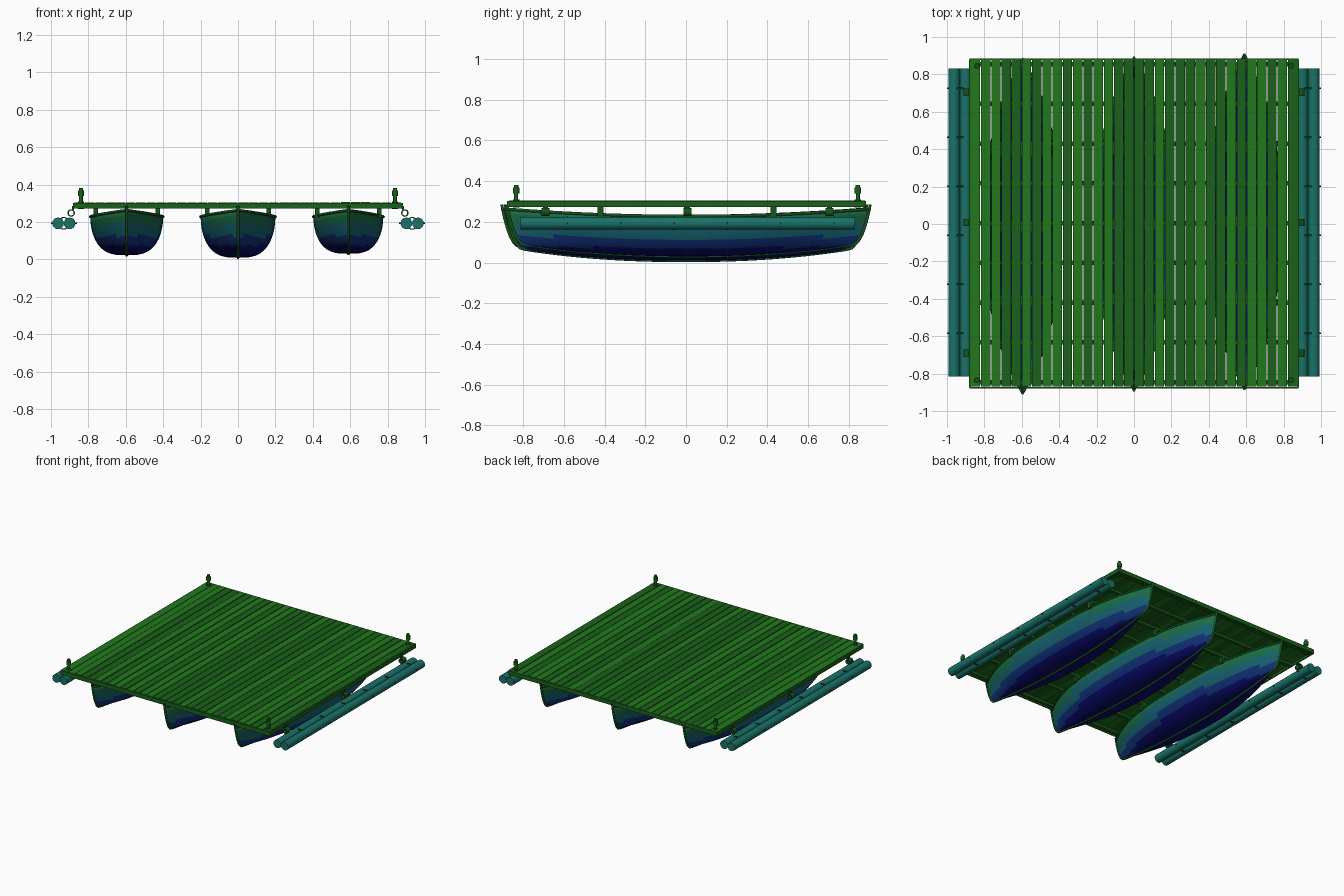
import bpy, bmesh, math, random
from mathutils import Matrix, Vector

if "Cube" in bpy.data.objects:
    bpy.data.objects.remove(bpy.data.objects["Cube"])
random.seed(4)

def mat(name, c):
    m = bpy.data.materials.new(name)
    m.diffuse_color = (*c, 1)
    m.use_nodes = True
    m.node_tree.nodes["Principled BSDF"].inputs["Base Color"].default_value = m.diffuse_color
    return m

GREEN = mat("deck_green", (0.015, 0.19, 0.012))
GREEN2 = mat("dark_green", (0.01, 0.12, 0.01))
TRIM = mat("trim_green", (0.008, 0.09, 0.012))
TEAL = mat("float_teal", (0.01, 0.17, 0.14))
HULL = [mat("hull_navy", (0.003, 0.003, 0.15)), mat("hull_blue", (0.005, 0.03, 0.19)),
        mat("hull_teal", (0.008, 0.12, 0.16)), mat("hull_green", (0.01, 0.15, 0.06))]

def finish(name, bm, mats, angle=None):
    bmesh.ops.recalc_face_normals(bm, faces=bm.faces[:])
    me = bpy.data.meshes.new(name)
    bm.to_mesh(me)
    bm.free()
    for m in mats:
        me.materials.append(m)
    ob = bpy.data.objects.new(name, me)
    bpy.context.collection.objects.link(ob)
    if angle:
        bpy.ops.object.select_all(action='DESELECT')
        ob.select_set(True)
        bpy.context.view_layer.objects.active = ob
        bpy.ops.object.shade_smooth_by_angle(angle=math.radians(angle))
    return ob

def box(bm, x0, x1, y0, y1, z0, z1, mi=0):
    m = Matrix.Translation(((x0+x1)/2, (y0+y1)/2, (z0+z1)/2)) @ Matrix.Diagonal((x1-x0, y1-y0, z1-z0, 1))
    r = bmesh.ops.create_cube(bm, size=1, matrix=m)
    for f in {f for v in r['verts'] for f in v.link_faces}:
        f.material_index = mi

def rod(bm, c, axis, r, length, n=12):
    q = Vector((0, 0, 1)).rotation_difference(Vector(axis)).to_matrix().to_4x4()
    bmesh.ops.create_cone(bm, cap_ends=True, segments=n, radius1=r, radius2=r, depth=length,
                          matrix=Matrix.Translation(c) @ q)

def ring(bm, c, profile, n=20):
    # revolve a closed (radius, y) profile about the y axis
    rows = [[bm.verts.new((c[0] + r*math.cos(2*math.pi*i/n), c[1] + y, c[2] + r*math.sin(2*math.pi*i/n)))
             for r, y in profile] for i in range(n)]
    k = len(profile)
    for i in range(n):
        for j in range(k):
            bm.faces.new((rows[i][j], rows[i][(j+1) % k], rows[(i+1) % n][(j+1) % k], rows[(i+1) % n][j]))

def tube(name, pts, r, material, cyclic=False):
    cu = bpy.data.curves.new(name, 'CURVE')
    cu.dimensions = '3D'
    cu.bevel_depth, cu.bevel_resolution, cu.use_fill_caps = r, 1, True
    s = cu.splines.new('POLY')
    s.points.add(len(pts)-1)
    for p, q in zip(s.points, pts):
        p.co = (*q, 1)
    s.use_cyclic_u = cyclic
    cu.materials.append(material)
    ob = bpy.data.objects.new(name, cu)
    bpy.context.collection.objects.link(ob)

# double-ended boat hulls with keel, stems and gunwale
def boat(name, cx, cy, W, half, base):
    NT, NS = 32, 10
    def pt(t, s, side):
        a = s * math.pi/2
        h, w = 1 - math.cos(a), math.sin(a)**0.65
        L = half - 0.095*(1 - h**0.4)
        zk = base + 0.055*abs(t)**2.2
        zs = 0.228 + 0.035*t*t
        beam = W * (1 - abs(t)**(2.0 + 0.7*h))
        return (cx + side*beam*w, cy + t*L, zk + (zs - zk)*h)
    ts = [math.sin(math.pi/2*(-1 + 2*i/NT)) for i in range(NT+1)]
    bm = bmesh.new()
    cols = [-1 + j/NS for j in range(2*NS+1)]
    g = [[bm.verts.new(pt(t, abs(s), 1 if s > 0 else -1)) for s in cols] for t in ts]
    for i in range(NT):
        for j in range(2*NS):
            f = bm.faces.new((g[i][j], g[i][j+1], g[i+1][j+1], g[i+1][j]))
            z = f.calc_center_median().z
            f.material_index = 0 if z < 0.075 else 1 if z < 0.125 else 2 if z < 0.19 else 3
    bmesh.ops.remove_doubles(bm, verts=bm.verts[:], dist=1e-4)
    ob = finish(name + "_hull", bm, HULL, 50)
    so = ob.modifiers.new("thickness", 'SOLIDIFY')
    so.thickness, so.offset = 0.006, -1
    keel = [pt(-1, s/6, 1) for s in range(6, 0, -1)] + [pt(t, 0, 1) for t in ts] + [pt(1, s/6, 1) for s in range(1, 7)]
    lift = lambda p, d: (p[0], p[1]+d, p[2]+0.022)
    keel = [lift(keel[0], -0.003)] + keel + [lift(keel[-1], 0.003)]
    tube(name + "_keel", keel, 0.008, TRIM)
    rim = [pt(t, 1, 1) for t in ts] + [pt(t, 1, -1) for t in ts[-2:0:-1]]
    tube(name + "_gunwale", rim, 0.008, TRIM, True)
    # thwarts inside
    bm = bmesh.new()
    for y in (-0.4, 0, 0.4):
        w = W*0.8
        box(bm, cx-w, cx+w, cy+y-0.03, cy+y+0.03, 0.19, 0.2)
    finish(name + "_seats", bm, [TRIM])

boat("left_boat", -0.595, -0.012, 0.195, 0.89, 0.022)
boat("middle_boat", 0.0, 0.0, 0.2, 0.885, 0.009)
boat("right_boat", 0.59, 0.012, 0.187, 0.89, 0.03)

# deck planks
bm = bmesh.new()
N, P = 32, 1.75/32
for i in range(N):
    x = -0.875 + i*P
    gap = random.uniform(0.003, 0.006)
    dz = random.uniform(-0.001, 0.002)
    box(bm, x+gap/2, x+P-gap/2, -0.87, 0.88, 0.289, 0.304+dz, 1 if random.random() < 0.35 else 0)
finish("deck_planks", bm, [GREEN, GREEN2])

# cross beams and rim under the planks
bm = bmesh.new()
for i in range(9):
    y = -0.845 + i*0.2125
    box(bm, -0.87, 0.87, y-0.012, y+0.012, 0.272, 0.289)
for y in (-0.875, 0.88):
    box(bm, -0.88, 0.88, y-0.004, y+0.004, 0.272, 0.303)
for x in (-0.876, 0.876):
    box(bm, x-0.005, x+0.005, -0.875, 0.88, 0.272, 0.303)
finish("deck_frame", bm, [GREEN2])

# packing blocks joining each boat to the deck
bm = bmesh.new()
for x in (-0.595, 0, 0.59):
    for y in (-0.42, 0.005, 0.43):
        for s in (-1, 1):
            box(bm, x+s*0.165-0.012, x+s*0.165+0.012, y-0.015, y+0.015, 0.225, 0.273)
finish("support_blocks", bm, [TRIM])

# corner mooring posts
bm = bmesh.new()
for x in (-0.84, 0.84):
    for y in (-0.835, 0.845):
        for r, z0, z1 in ((0.016, 0.27, 0.31), (0.010, 0.31, 0.34), (0.016, 0.34, 0.368), (0.011, 0.368, 0.382)):
            rod(bm, (x, y, (z0+z1)/2), (0, 0, 1), r, z1-z0, 16)
finish("corner_posts", bm, [GREEN2], 40)

for side, label in ((-1, "left"), (1, "right")):
    # paired float tubes
    bm = bmesh.new()
    for x in (0.9, 0.962):
        rod(bm, (side*x, 0.008, 0.193), (0, 1, 0), 0.031, 1.645, 16)
    finish(label + "_float_tubes", bm, [TEAL], 40)
    # bolts and lashing rings through the tubes
    bm = bmesh.new()
    for i in range(6):
        y = -0.583 + i*0.262
        rod(bm, (side*0.931, y, 0.193), (1, 0, 0), 0.004, 0.138, 8)
        ring(bm, (side*0.931, y, 0.193), [(0.028, -0.004), (0.034, -0.004), (0.034, 0.004), (0.028, 0.004)])
    finish(label + "_float_bolts", bm, [TRIM], 40)
    # hanging rings on the deck edge
    bm = bmesh.new()
    for y in (-0.69, 0.008, 0.705):
        ring(bm, (side*0.892, y, 0.248), [(0.013, -0.02), (0.02, -0.02), (0.02, 0.02), (0.013, 0.02)])
        box(bm, side*0.882-0.006, side*0.882+0.006, y-0.012, y+0.012, 0.265, 0.285)
    finish(label + "_hanging_rings", bm, [TRIM], 40)
